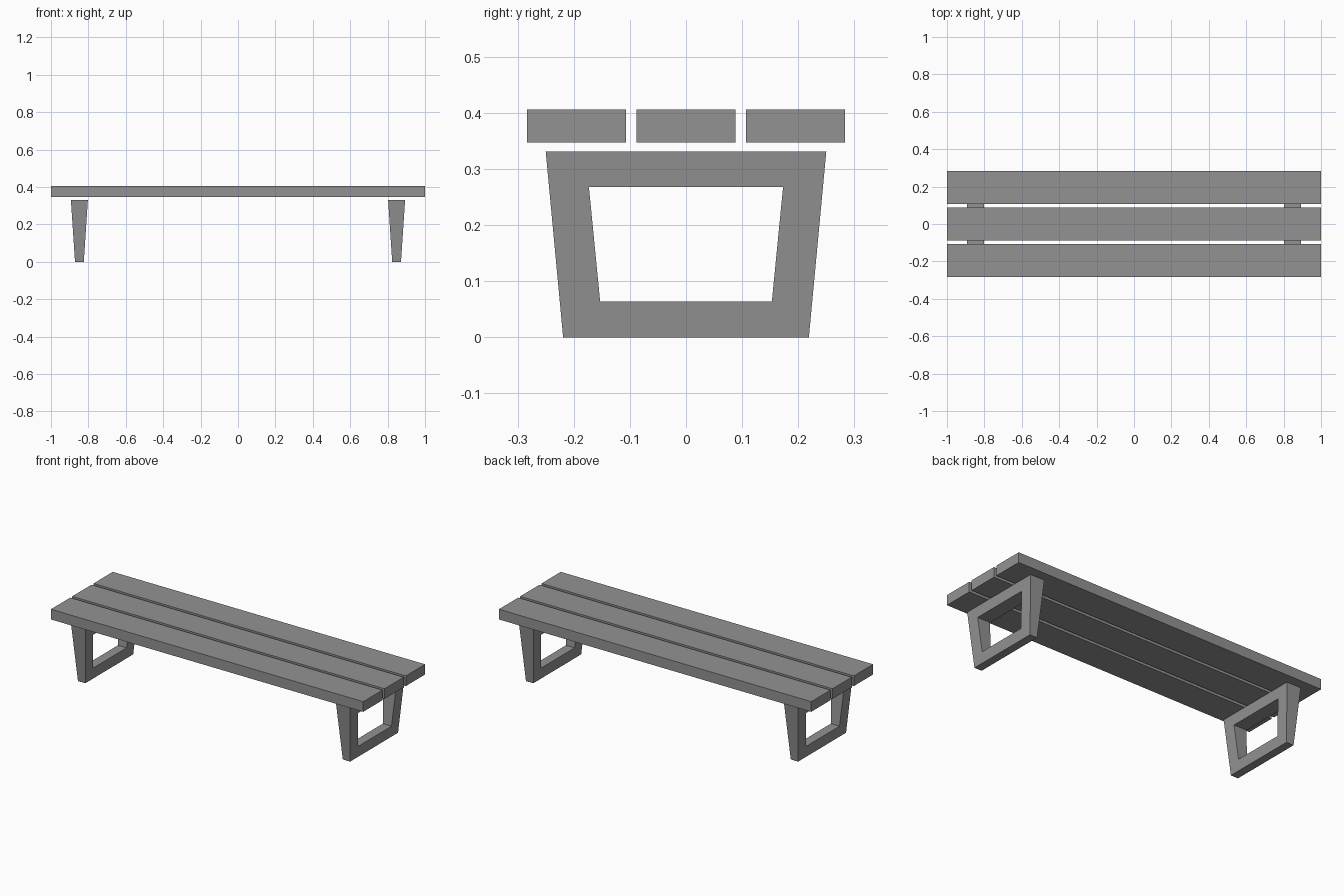
import bpy
import bmesh

# Remove the default cube
cube = bpy.data.objects.get("Cube")
if cube:
    bpy.data.objects.remove(cube, do_unlink=True)

# One flat grey for the whole bench
grey = bpy.data.materials.new("stone_grey")
colour = (0.29, 0.29, 0.29, 1)
grey.diffuse_color = colour
grey.use_nodes = True
grey.node_tree.nodes["Principled BSDF"].inputs["Base Color"].default_value = colour


def finish(name, bm):
    """Turn a bmesh into a named, grey, flat shaded object."""
    bmesh.ops.recalc_face_normals(bm, faces=bm.faces)
    mesh = bpy.data.meshes.new(name)
    bm.to_mesh(mesh)
    bm.free()
    mesh.materials.append(grey)
    obj = bpy.data.objects.new(name, mesh)
    bpy.context.collection.objects.link(obj)
    return obj


def plank(name, y):
    bm = bmesh.new()
    bmesh.ops.create_cube(bm, size=1)
    bmesh.ops.scale(bm, vec=(2, 0.176, 0.059), verts=bm.verts)
    bmesh.ops.translate(bm, vec=(0, y, 0.3765), verts=bm.verts)
    return finish(name, bm)


TOP = 0.331


def half_width(z):
    """The leg frame narrows towards the ground."""
    return 0.0235 + (0.0455 - 0.0235) * z / TOP


def leg_frame(name, x):
    # Outer and inner outlines as (y, z), in matching corner order
    outer = [(-0.219, 0), (0.219, 0), (0.25, TOP), (-0.25, TOP)]
    inner = [(-0.153, 0.064), (0.153, 0.064), (0.173, 0.268), (-0.173, 0.268)]
    bm = bmesh.new()
    loops = [[bm.verts.new((x + side * half_width(z), y, z)) for y, z in outline]
             for outline, side in ((outer, -1), (outer, 1), (inner, 1), (inner, -1))]
    # Join the four loops into a closed ring
    for a, b in zip(loops, loops[1:] + loops[:1]):
        for i in range(4):
            j = (i + 1) % 4
            bm.faces.new((a[i], a[j], b[j], b[i]))
    return finish(name, bm)


# Seat planks
for name, y in (("front", -0.195), ("middle", 0), ("back", 0.195)):
    plank(name + "_seat_plank", y)

# Leg frames
for name, x in (("left", 0.848), ("right", -0.848)):
    leg_frame(name + "_leg_frame", x)
